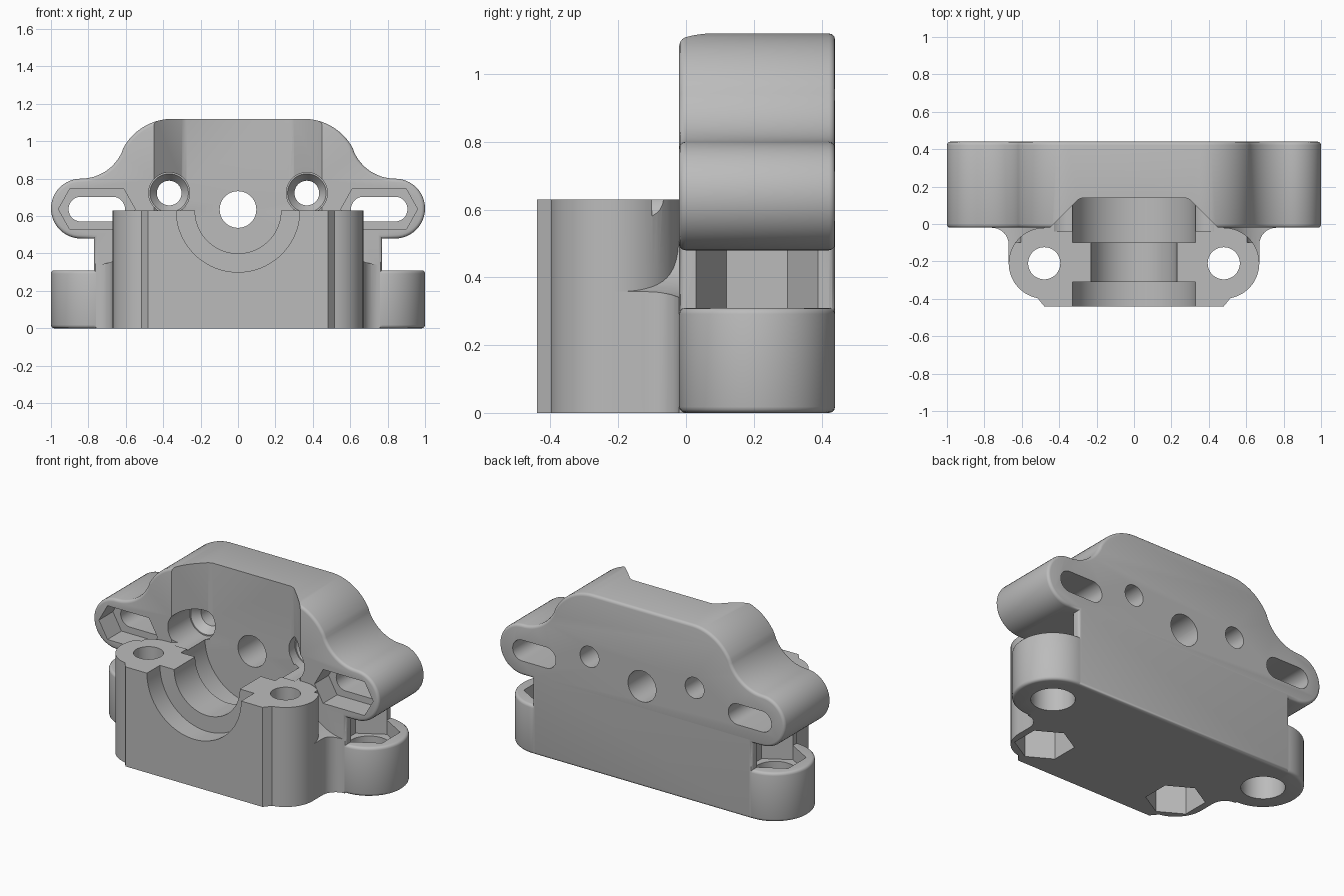
import bpy, bmesh
from math import sin, cos, radians, pi
from mathutils import Matrix

cube = bpy.data.objects.get("Cube")
if cube:
    bpy.data.objects.remove(cube, do_unlink=True)

grey = bpy.data.materials.new("plain grey")
grey.use_nodes = True
grey.diffuse_color = (0.5, 0.5, 0.5, 1)
grey.node_tree.nodes["Principled BSDF"].inputs["Base Color"].default_value = (0.5, 0.5, 0.5, 1)


def finish(bm, name):
    bmesh.ops.recalc_face_normals(bm, faces=bm.faces)
    mesh = bpy.data.meshes.new(name)
    bm.to_mesh(mesh)
    bm.free()
    mesh.materials.append(grey)
    ob = bpy.data.objects.new(name, mesh)
    bpy.context.collection.objects.link(ob)
    return ob


def round_caps(bm, axis, width):
    """Round the edges around both end faces of a prism."""
    edges = {e for f in bm.faces if abs(f.normal[axis]) > 0.9 and len(f.verts) > 4 for e in f.edges}
    bmesh.ops.bevel(bm, geom=list(edges), offset=width, segments=3, profile=0.5, affect='EDGES')


def prism(name, points, axis, lo, hi, rounding=0):
    """Extrude a 2D outline along y (points are x, z) or z (points are x, y)."""
    bm = bmesh.new()
    place = (lambda a, b: (a, lo, b)) if axis == 1 else (lambda a, b: (a, b, lo))
    face = bm.faces.new([bm.verts.new(place(*p)) for p in points])
    new = bmesh.ops.extrude_face_region(bm, geom=[face])["geom"]
    shift = [0, 0, 0]
    shift[axis] = hi - lo
    bmesh.ops.translate(bm, vec=shift, verts=[v for v in new if isinstance(v, bmesh.types.BMVert)])
    bmesh.ops.recalc_face_normals(bm, faces=bm.faces)
    if rounding:
        bm.normal_update()
        round_caps(bm, axis, rounding)
    return finish(bm, name)


def arc(cx, cy, r, start, end, n=16):
    angles = [radians(start + (end - start) * i / n) for i in range(n + 1)]
    return [(cx + r * cos(a), cy + r * sin(a)) for a in angles]


def rod(name, centre, axis, lo, hi, r1, r2=None, sides=48, rounding=0):
    """Cylinder, cone or hexagonal bar along y or z."""
    bm = bmesh.new()
    turn = Matrix.Rotation(-pi / 2, 4, 'X') if axis == 1 else Matrix()
    a, b = centre
    mid = (lo + hi) / 2
    spot = (a, mid, b) if axis == 1 else (a, b, mid)
    bmesh.ops.create_cone(bm, cap_ends=True, segments=sides, radius1=r1,
                          radius2=r1 if r2 is None else r2, depth=hi - lo,
                          matrix=Matrix.Translation(spot) @ turn)
    if rounding:
        bm.normal_update()
        round_caps(bm, axis, rounding)
    return finish(bm, name)


def combine(target, tool, operation):
    mod = target.modifiers.new("combine", 'BOOLEAN')
    mod.object, mod.operation, mod.solver = tool, operation, 'EXACT'
    bpy.context.view_layer.update()
    mesh = bpy.data.meshes.new_from_object(
        target.evaluated_get(bpy.context.evaluated_depsgraph_get()))
    target.modifiers.clear()
    target.data = mesh
    bpy.data.objects.remove(tool, do_unlink=True)


def mirrored(half):
    """Complete a right-hand outline with its reflection."""
    return half + [(-x, y) for x, y in reversed(half)]


def cut(tool):
    combine(body, tool, 'DIFFERENCE')


def add(tool):
    combine(body, tool, 'UNION')


# Back plate with shoulders and ears
outline = [(0.77, 0), (0.77, 0.48)] + arc(0.84, 0.64, 0.16, -90, 90, 24)
outline += arc(0.84, 1.04, 0.24, 270, 204)[1:] + arc(0.35, 0.82, 0.30, 24, 90)[1:]
body = prism("bearing_mount", mirrored(outline), 1, -0.02, 0.44, 0.018)

# Front block with round screw bosses
plan = [(0.48, -0.44), (0.515, -0.397)] + arc(0.48, -0.21, 0.19, -78, 90, 28) + [(0.48, 0.1)]
add(prism("block", mirrored(plan), 2, 0, 0.63))

for side in (-1, 1):
    # Round foot
    add(rod("foot", (side * 0.77, 0.21), 2, 0, 0.31, 0.23, sides=64, rounding=0.018))
    # Fillet between boss and plate, hollowed around the ear
    web_plan = [(0.45, -0.21), (0.67, -0.21), (0.67, -0.12)]
    web_plan += arc(0.76, -0.11, 0.09, 180, 90, 8) + [(0.76, 0.06), (0.45, 0.06)]
    web = prism("web", [(side * x, y) for x, y in web_plan], 2, 0, 0.63)
    combine(web, rod("clearance", (side * 0.77, 0.64), 1, -0.5, 0.5, 0.30, sides=64), 'DIFFERENCE')
    add(web)

# Flared recess in the plate
cut(prism("recess", mirrored([(0.55, -0.12), (0.30, 0.13), (0.275, 0.14)]), 2, 0.63, 1.3))

# Stepped half-round cradle
for radius, lo, hi in ((0.33, -0.5, -0.31), (0.23, -0.4, -0.05), (0.33, -0.10, 0.14)):
    half_disc = arc(0, 0.63, radius, 180, 360, 40) + [(radius, 0.635), (-radius, 0.635)]
    cut(prism("cradle", half_disc, 1, lo, hi))

# Shaft hole
cut(rod("shaft_hole", (0, 0.635), 1, -0.05, 0.6, 0.098))

for side in (-1, 1):
    # Countersunk plate screw
    spot = (side * 0.368, 0.723)
    cut(rod("screw_bore", spot, 1, -0.04, 0.2, 0.11))
    cut(rod("screw_cone", spot, 1, 0.19, 0.25, 0.11, 0.066))
    cut(rod("screw_hole", spot, 1, 0.15, 0.6, 0.066))
    # Ear slot with a long nut pocket
    slot = arc(side * 0.755 + 0.085, 0.637, 0.066, -90, 90) + arc(side * 0.755 - 0.085, 0.637, 0.066, 90, 270)
    cut(prism("ear_slot", slot, 1, -0.1, 0.6))
    pocket = [(0.55, 0.637), (0.61, 0.53), (0.90, 0.53), (0.96, 0.637), (0.90, 0.744), (0.61, 0.744)]
    cut(prism("ear_pocket", [(side * x, z) for x, z in pocket], 1, -0.03, 0.12))
    # Boss hole with nut trap underneath
    cut(rod("boss_hole", (side * 0.48, -0.21), 2, -0.1, 0.8, 0.086))
    cut(rod("boss_nut", (side * 0.48, -0.21), 2, -0.1, 0.18, 0.17, sides=6))
    # Foot hole with nut trap under the ear
    cut(rod("foot_hole", (side * 0.77, 0.21), 2, -0.1, 0.4, 0.125))
    cut(rod("foot_nut", (side * 0.77, 0.21), 2, 0.22, 0.48, 0.18, sides=6))

# Smooth curved walls, keep edges crisp
bpy.ops.object.select_all(action='DESELECT')
body.select_set(True)
bpy.context.view_layer.objects.active = body
bpy.ops.object.shade_smooth_by_angle(angle=radians(32))
